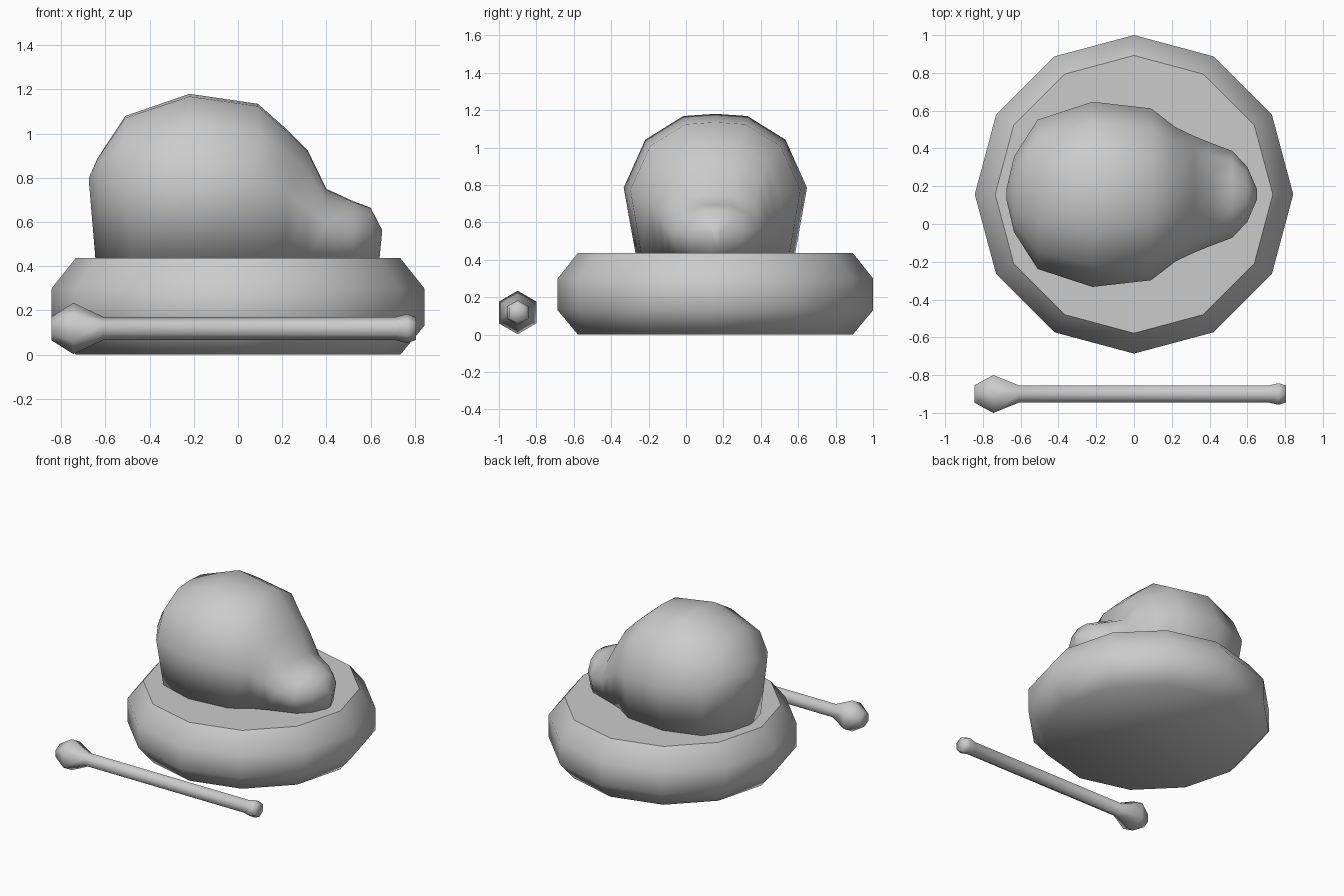
import bpy, bmesh, math
from mathutils import Vector

cube = bpy.data.objects.get("Cube")
if cube:
    bpy.data.objects.remove(cube, do_unlink=True)

grey = bpy.data.materials.new("plain grey")
grey.use_nodes = True
colour = (0.6, 0.6, 0.6, 1)
grey.diffuse_color = colour
grey.node_tree.nodes["Principled BSDF"].inputs["Base Color"].default_value = colour


def loft(name, rings, closed=True, flat_cap=False):
    """Skin a list of rings of equal length and cap both ends."""
    bm = bmesh.new()
    rows = [[bm.verts.new(p) for p in ring] for ring in rings]
    n = len(rows[0])
    for a, b in zip(rows, rows[1:]):
        for i in range(n):
            j = (i + 1) % n
            bm.faces.new((a[i], a[j], b[j], b[i]))
    bm.faces.new(rows[0])
    cap = bm.faces.new(rows[-1])
    bmesh.ops.recalc_face_normals(bm, faces=bm.faces)
    for face in bm.faces:
        face.smooth = True
    if flat_cap:
        for edge in cap.edges:
            edge.smooth = False
    mesh = bpy.data.meshes.new(name)
    bm.to_mesh(mesh)
    bm.free()
    mesh.materials.append(grey)
    obj = bpy.data.objects.new(name, mesh)
    bpy.context.collection.objects.link(obj)
    return obj


def circle(n, r):
    return [(r * math.cos(math.tau * i / n), r * math.sin(math.tau * i / n)) for i in range(n)]


CY = 0.157

# Round cushion with a crisp flat top
cushion = [(0.735, 0), (0.843, 0.13), (0.843, 0.3), (0.735, 0.436)]
loft("cushion", [[(x, y + CY, z) for x, y in circle(12, r)] for r, z in cushion], flat_cap=True)

# Hollow-looking rounded block: arches along x as (x, base x, half width, widest z, top z)
stations = [
    (-0.675, -0.645, 0.03, 0.785, 0.8),
    (-0.635, -0.605, 0.20, 0.785, 0.89),
    (-0.51, -0.485, 0.395, 0.785, 1.08),
    (-0.22, -0.22, 0.49, 0.785, 1.18),
    (0.09, 0.09, 0.455, 0.775, 1.135),
    (0.22, 0.22, 0.355, 0.73, 1.02),
    (0.315, 0.315, 0.31, 0.66, 0.925),
    (0.4, 0.4, 0.275, 0.59, 0.75),
    (0.52, 0.515, 0.23, 0.56, 0.695),
    (0.6, 0.59, 0.145, 0.555, 0.665),
    (0.652, 0.64, 0.025, 0.55, 0.565),
]
arch = [(1, 0), (0.765, 0.65), (0.35, 0.97)]


def section(x, base_x, w, mid, top):
    half = [(base_x, 0.87 * w, 0.43)]
    half += [(x, u * w, mid + v * (top - mid)) for u, v in arch]
    right = [(px, CY - y, z) for px, y, z in half]
    left = [(px, CY + y, z) for px, y, z in reversed(half)]
    return right + [(x, CY, top)] + left


loft("sounding_block", [section(*s) for s in stations])

# Six-sided striker lying in front
striker = [(-0.845, 0.053), (-0.745, 0.116), (-0.61, 0.053),
           (0.715, 0.053), (0.765, 0.066), (0.805, 0.052)]
loft("striker", [[(x, b - 0.9, a + 0.118) for a, b in circle(6, r)] for x, r in striker])
